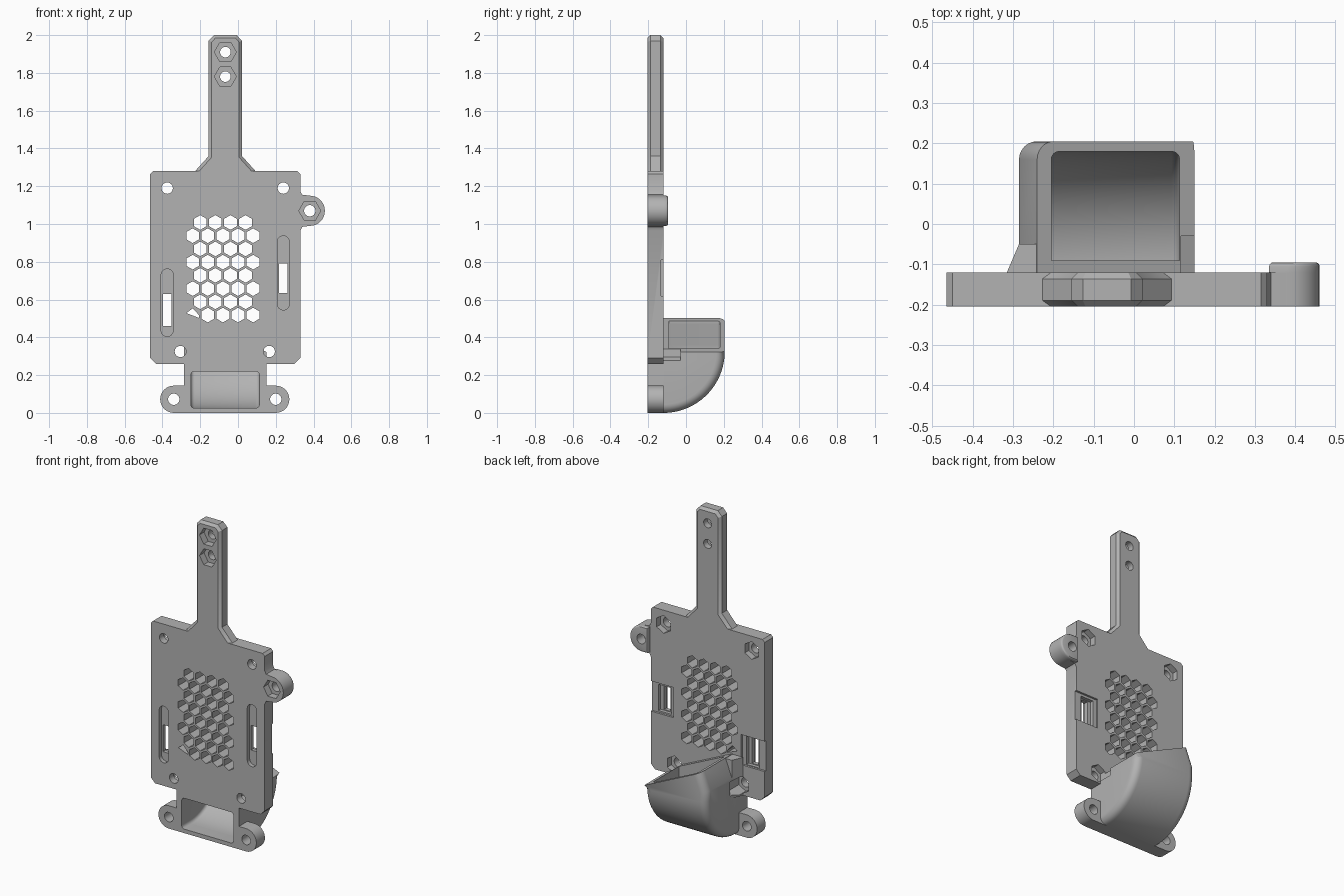
import bpy, bmesh
from math import cos, sin, radians
from mathutils import Vector

if "Cube" in bpy.data.objects:
    bpy.data.objects.remove(bpy.data.objects["Cube"])

grey = bpy.data.materials.new("matte grey")
grey.use_nodes = True
grey.diffuse_color = (0.45, 0.45, 0.45, 1)
grey.node_tree.nodes["Principled BSDF"].inputs["Base Color"].default_value = grey.diffuse_color

FRONT, BACK = -0.205, -0.12


def arc(cx, cz, r, a0, a1, n=16):
    angles = [radians(a0 + (a1 - a0) * i / n) for i in range(n + 1)]
    return [(cx + r * cos(a), cz + r * sin(a)) for a in angles]


def disc(cx, cz, r, n=32, turn=0):
    return arc(cx, cz, r, turn, turn + 360, n)[:-1]


def slot(cx, z0, z1, r):
    return arc(cx, z1 - r, r, 0, 180) + arc(cx, z0 + r, r, 180, 360)


def rect(x0, x1, z0, z1):
    return [(x0, z0), (x1, z0), (x1, z1), (x0, z1)]


def prism(name, polys, lo, hi, axis="Y"):
    """Extrude flat outlines along one axis."""
    place = {"X": lambda a, b, t: (t, a, b),
             "Y": lambda a, b, t: (a, t, b),
             "Z": lambda a, b, t: (a, b, t)}[axis]
    bm = bmesh.new()
    for pts in polys:
        ends = [[bm.verts.new(place(a, b, t)) for a, b in pts] for t in (lo, hi)]
        bm.faces.new(ends[0])
        bm.faces.new(ends[1])
        for i in range(len(pts)):
            j = (i + 1) % len(pts)
            bm.faces.new((ends[0][i], ends[0][j], ends[1][j], ends[1][i]))
    bmesh.ops.recalc_face_normals(bm, faces=bm.faces)
    mesh = bpy.data.meshes.new(name)
    bm.to_mesh(mesh)
    bm.free()
    ob = bpy.data.objects.new(name, mesh)
    bpy.context.collection.objects.link(ob)
    return ob


def boolean(ob, other, op, discard=False):
    mod = ob.modifiers.new(op, "BOOLEAN")
    mod.operation, mod.object, mod.solver = op, other, "EXACT"
    bpy.context.view_layer.objects.active = ob
    bpy.ops.object.modifier_apply(modifier=mod.name)
    if discard:
        bpy.data.objects.remove(other)


def bevel(ob, rule, width, segments):
    bm = bmesh.new()
    bm.from_mesh(ob.data)
    bm.normal_update()
    edges = [e for e in bm.edges if len(e.link_faces) == 2 and rule(e)]
    bmesh.ops.bevel(bm, geom=edges, offset=width, segments=segments,
                    profile=0.5, affect="EDGES", clamp_overlap=False)
    bm.to_mesh(ob.data)
    bm.free()


def side_edge(e):
    """Edges between a side wall and the curved shell."""
    a, b = sorted((f.normal for f in e.link_faces), key=lambda n: abs(n.x))
    return abs(a.x) < 0.3 and abs(b.x) > 0.8 and a.y > -0.9


# Plate outline with mounting ears and side lug
outline = (arc(-0.34, 0.072, 0.072, 90, 270) + arc(0.20, 0.072, 0.072, -90, 90)
           + [(0.15, 0.144), (0.15, 0.26), (0.30, 0.26), (0.33, 0.29),
              (0.33, 0.965), (0.34, 0.985)]
           + arc(0.38, 1.07, 0.08, -90, 90)
           + [(0.34, 1.155), (0.33, 1.175), (0.33, 1.265), (0.315, 1.28),
              (-0.45, 1.28), (-0.465, 1.265), (-0.465, 0.29), (-0.435, 0.26),
              (-0.285, 0.26), (-0.285, 0.144)])
plate = prism("mounting_plate", [outline], FRONT, BACK)
boss = prism("lug_boss", [arc(0.38, 1.07, 0.08, -90, 90)
                          + [(0.335, 1.15), (0.335, 0.99)]], BACK, -0.095)
bevel(boss, lambda e: all(v.co.y > -0.1 for v in e.verts), 0.01, 3)

# Handle with flared root and chamfered rims
HX = -0.067
half = [(0.16, 1.28), (0.088, 1.36), (0.088, 1.97), (0.06, 2.0)]
handle = prism("handle", [[(HX + x, z) for x, z in half]
                          + [(HX - x, z) for x, z in reversed(half)]], FRONT, BACK)
bevel(handle, lambda e: abs(e.verts[0].co.y - e.verts[1].co.y) < 0.001
      and max(v.co.z for v in e.verts) > 1.29, 0.016, 1)

# Air duct: curved scoop crossed with a slant-topped section
duct = prism("air_duct", [[(BACK, 0)] + arc(BACK, 0.325, 0.325, -90, 0, 24)[1:]
                          + [(0.205, 0.7), (BACK, 0.7)]], -0.5, 0.5, "X")
section = prism("duct_section", [[(-0.285, -0.1), (0.15, -0.1), (0.15, 0.323),
                                  (-0.24, 0.503), (-0.285, 0.39)]], -0.5, 0.5)
boolean(duct, section, "INTERSECT", True)
bevel(duct, side_edge, 0.045, 6)
web = prism("duct_web", [[(-0.315, BACK), (-0.24, BACK), (-0.24, -0.05),
                          (-0.285, -0.05)]], 0.26, 0.5, "Z")
boolean(duct, web, "UNION", True)

# Hollow channel from the front mouth up to the slanted outlet
channel = prism("channel", [[(-0.3, 0.025)] + arc(BACK, 0.325, 0.3, -90, 0, 24)
                            + [(0.18, 0.7), (-0.09, 0.7), (-0.09, 0.25),
                               (BACK, 0.22), (-0.3, 0.22)]], -0.5, 0.5, "X")
bore = prism("bore", [[(-0.25, -0.1), (0.113, -0.1), (0.113, 0.8), (-0.205, 0.8),
                       (-0.205, 0.47), (-0.25, 0.36)]], -0.5, 0.5)
boolean(channel, bore, "INTERSECT", True)
bevel(channel, side_edge, 0.02, 4)
for part in (plate, duct):
    boolean(part, channel, "DIFFERENCE")
bpy.data.objects.remove(channel)

# Honeycomb grille, the last corner cell only partly open
cells = []
for row in range(8):
    wide = row % 2
    for col in range(4 + wide):
        cx, cz = -0.2 - 0.04 * wide + 0.08 * col, 1.008 - 0.07 * row
        if row == 7 and col == 0:
            cells.append([(cx - 0.033, cz + 0.01), (cx + 0.033, cz - 0.015),
                          (cx + 0.033, cz), (cx, cz + 0.036)])
        else:
            cells.append(disc(cx, cz, 0.039, 6, 30))

# Screw holes and slot openings
corners = [(-0.375, 1.19), (0.24, 1.19), (-0.305, 0.325), (0.165, 0.325)]
ears = [(-0.34, 0.072), (0.20, 0.072)]
grip_holes = [(HX, 1.91), (HX, 1.78)]
lug = (0.38, 1.07)
holes = [disc(x, z, 0.03) for x, z in corners + ears + [lug]]
slits = [rect(-0.398, -0.352, 0.46, 0.63), rect(0.218, 0.262, 0.635, 0.79)]
through = prism("through_cutter", cells + holes + slits, -0.3, -0.09 + 0.02)

# Nut pockets and strap recesses
nuts_front = prism("front_nuts", [disc(x, z, 0.058, 6) for x, z in grip_holes + [lug]],
                   -0.3, -0.16)
nuts_back = prism("back_nuts", [disc(x, z, 0.056, 6, 30) for x, z in corners], -0.16, -0.03)
slots_front = prism("front_slots", [slot(-0.375, 0.405, 0.762, 0.032),
                                    slot(0.24, 0.545, 0.937, 0.032)], -0.3, -0.18)
recess_back = prism("back_recess", [rect(-0.6, -0.3, 0.45, 0.64),
                                    rect(0.17, 0.6, 0.62, 0.81)], -0.133, 0)
pocket_back = prism("back_pocket", [rect(-0.42, -0.33, 0.455, 0.635),
                                    rect(0.195, 0.285, 0.63, 0.795)], -0.155, 0)
grip_cut = prism("grip_cutter", [disc(x, z, 0.028) for x, z in grip_holes], -0.3, 0)

for cutter, parts in ((through, (plate, boss)), (nuts_front, (plate, handle)),
                      (nuts_back, (plate, duct)), (slots_front, (plate,)),
                      (recess_back, (plate,)), (pocket_back, (plate,)),
                      (grip_cut, (handle,))):
    for part in parts:
        boolean(part, cutter, "DIFFERENCE")
    bpy.data.objects.remove(cutter)

# Finish: one colour, smooth curves with crisp edges
for part in (plate, boss, handle, duct):
    part.data.materials.clear()
    part.data.materials.append(grey)
    for o in bpy.context.selected_objects:
        o.select_set(False)
    part.select_set(True)
    bpy.context.view_layer.objects.active = part
    bpy.ops.object.shade_smooth_by_angle(angle=radians(30))
